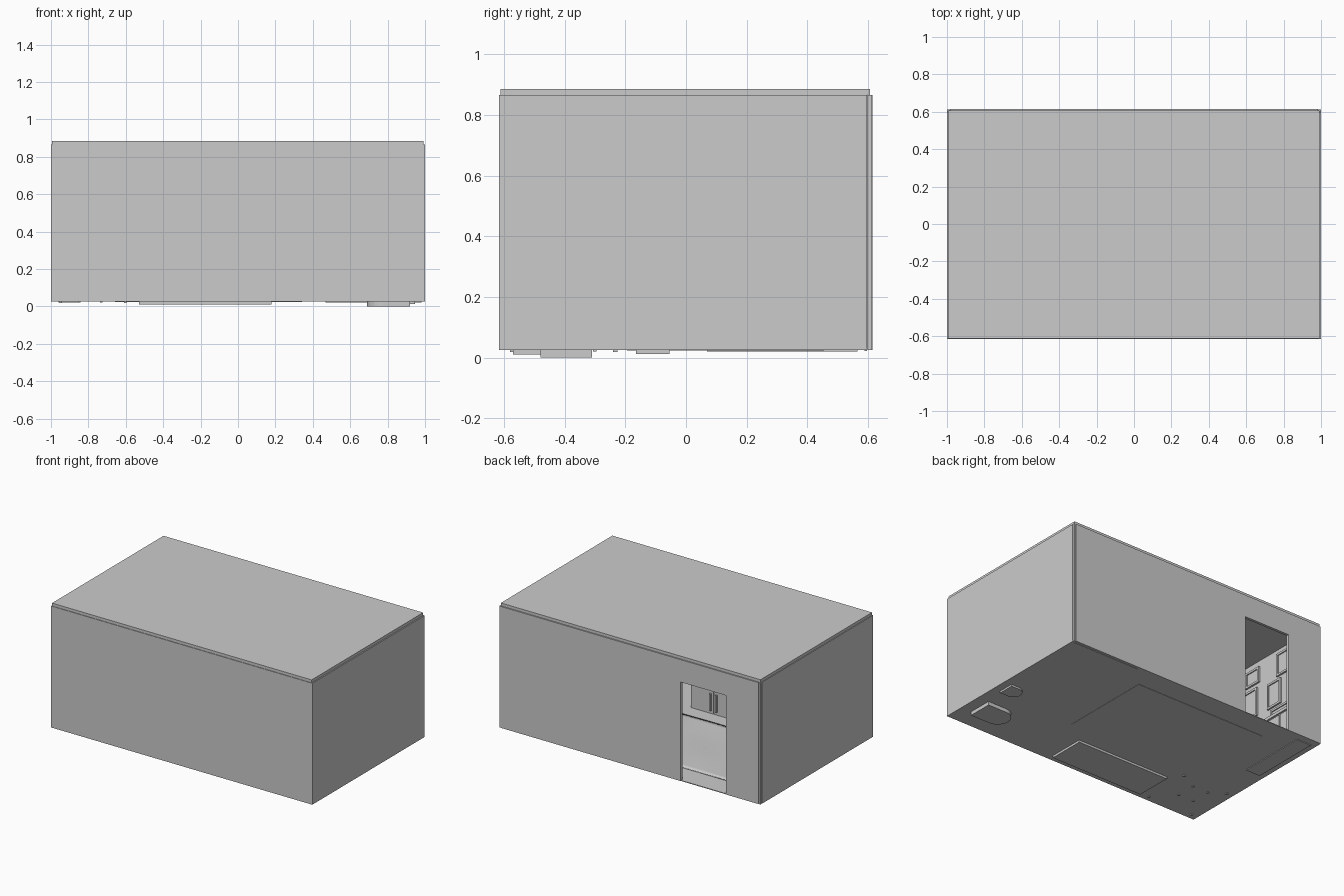
import bpy, math

if "Cube" in bpy.data.objects:
    bpy.data.objects.remove(bpy.data.objects["Cube"])

def box(name, x, y, z):
    """Box from (min, max) pairs."""
    bpy.ops.mesh.primitive_cube_add(size=1, location=[(a + b) / 2 for a, b in (x, y, z)])
    o = bpy.context.object
    o.name = name
    o.scale = [b - a for a, b in (x, y, z)]
    bpy.ops.object.transform_apply(location=True, rotation=False, scale=True)
    return o

def prism(name, outline, z0, z1):
    """Extrude a flat outline upward."""
    n = len(outline)
    verts = [(x, y, z0) for x, y in outline] + [(x, y, z1) for x, y in outline]
    faces = [tuple(reversed(range(n))), tuple(range(n, 2 * n))]
    faces += [(i, (i + 1) % n, n + (i + 1) % n, n + i) for i in range(n)]
    me = bpy.data.meshes.new(name)
    me.from_pydata(verts, [], faces)
    o = bpy.data.objects.new(name, me)
    bpy.context.collection.objects.link(o)
    return o

def d_shape(xb, xf, yc, r, n=16):
    """D outline: flat back at xb, round front reaching xf (towards -x)."""
    depth = min(r, xb - xf)
    arc = [(xf + depth - depth * math.sin(math.pi * i / n),
            yc + r * math.cos(math.pi * i / n)) for i in range(n + 1)]
    return [(xb, yc + r)] + arc + [(xb, yc - r)]

def frame(name, y, z, x=-0.98, d=0.012, w=0.014):
    """Picture on the left wall: raised border around a thin panel."""
    box(name + "_panel", (x, x + d * 0.4), y, z)
    for k, yy in enumerate(((y[0], y[0] + w), (y[1] - w, y[1]))):
        box(f"{name}_side_{k}", (x, x + d), yy, z)
    for k, zz in enumerate(((z[0], z[0] + w), (z[1] - w, z[1]))):
        box(f"{name}_rail_{k}", (x, x + d), (y[0] + w, y[1] - w), zz)

# Shell: floor, roof and outer walls
T, Z0, Z1 = 0.018, 0.025, 0.865
box("floor", (-0.999, 0.999), (-0.615, 0.613), (Z0, 0.030))
box("roof", (-0.995, 0.992), (-0.612, 0.607), (Z1, 0.885))
box("front_wall", (-1, 1), (-0.616, -0.598), (Z0, Z1))
box("left_wall", (-1, -1 + T), (-0.598, 0.597), (Z0, Z1))
box("right_wall", (1 - T, 1), (-0.598, 0.597), (Z0, Z1))

# Back wall with the doorway cut down to the floor
prof = [(-0.985, Z0), (-0.737, Z0), (-0.737, 0.71), (-0.39, 0.71),
        (-0.39, Z0), (0.985, Z0), (0.985, Z1), (-0.985, Z1)]
back = prism("back_wall", prof, -0.615, -0.597)
back.rotation_euler = (math.radians(90), 0, 0)
for s, n in ((-1, "left"), (1, "right")):
    box(f"{n}_corner_post", tuple(sorted((s * 0.987, s * 0.999))), (0.599, 0.613), (Z0, Z1))

# Bathroom partition with an inner doorway, and its back lining
box("partition_front", (0.45, 0.468), (-0.598, 0.12), (Z0, Z1))
box("partition_back", (0.45, 0.468), (0.42, 0.597), (Z0, Z1))
box("partition_lintel", (0.45, 0.468), (0.12, 0.42), (0.71, Z1))
box("bathroom_lining", (0.468, 0.982), (0.588, 0.597), (0.022, Z1))

# Toilet, its base showing under the floor
prism("toilet_base", d_shape(0.92, 0.69, -0.395, 0.085), 0.0, 0.12)
prism("toilet_bowl", d_shape(0.92, 0.66, -0.395, 0.10), 0.12, 0.165)
box("toilet_tank", (0.90, 0.98), (-0.49, -0.30), (0.12, 0.32))

# Wash basin on a pedestal
prism("basin_pedestal", d_shape(0.947, 0.83, -0.11, 0.055), 0.012, 0.26)
prism("basin", d_shape(0.98, 0.79, -0.11, 0.12), 0.26, 0.32)
box("basin_tap", (0.93, 0.945), (-0.118, -0.102), (0.32, 0.36))

# Four-door wardrobe with paired handles
box("wardrobe_body", (-0.53, 0.18), (-0.57, -0.315), (0.01, 0.68))
for i in range(4):
    x = -0.53 + i * 0.1775
    box(f"wardrobe_door_{i}", (x + 0.002, x + 0.1755), (-0.315, -0.307), (0.03, 0.67))
    hx = x + (0.155 if i % 2 == 0 else 0.0225)
    box(f"wardrobe_handle_{i}", (hx - 0.005, hx + 0.005), (-0.307, -0.295), (0.05, 0.17))

# Wavy rug
bpy.ops.mesh.primitive_grid_add(x_subdivisions=30, y_subdivisions=20, size=1)
rug = bpy.context.object
rug.name = "rug"
for v in rug.data.vertices:
    v.co.x = -0.157 + v.co.x * 1.0
    v.co.y = 0.13 + v.co.y * 0.65
    v.co.z = 0.036 + 0.003 * math.sin(9 * v.co.x + 4 * v.co.y) * math.cos(11 * v.co.y)
bpy.ops.object.shade_smooth_by_angle()
sol = rug.modifiers.new("thickness", "SOLIDIFY")
sol.thickness, sol.offset = 0.006, -1
box("rug_backing", (-0.657, 0.343), (-0.195, 0.455), (0.023, 0.031))

# Low console along the left wall
box("console_top", (-0.98, -0.84), (0.06, 0.575), (0.28, 0.30))
box("console_body", (-0.96, -0.85), (0.07, 0.565), (0.02, 0.28))
for i in range(3):
    y = 0.075 + i * 0.165
    box(f"console_drawer_{i}", (-0.85, -0.843), (y, y + 0.155), (0.06, 0.27))

# Desk at the front left corner
box("desk_top", (-0.97, -0.59), (-0.595, -0.21), (0.25, 0.268))
for i, x in enumerate((-0.955, -0.61)):
    for j, y in enumerate((-0.58, -0.24)):
        box(f"desk_leg_{i}{j}", (x, x + 0.014), (y, y + 0.014), (0.018, 0.25))

# Stool tucked under the desk
box("stool_seat", (-0.86, -0.72), (-0.45, -0.29), (0.15, 0.17))
for i, x in enumerate((-0.855, -0.737)):
    for j, y in enumerate((-0.445, -0.307)):
        box(f"stool_leg_{i}{j}", (x, x + 0.012), (y, y + 0.012), (0.02, 0.15))

# Pictures on the left wall
frame("picture_middle", (0.13, 0.256), (0.47, 0.65))
frame("picture_lower", (-0.12, 0.03), (0.48, 0.68))
frame("picture_upper", (-0.08, 0.05), (0.71, 0.82))
frame("picture_low_right", (0.16, 0.34), (0.31, 0.45))
frame("picture_high_right", (0.22, 0.34), (0.67, 0.83))
